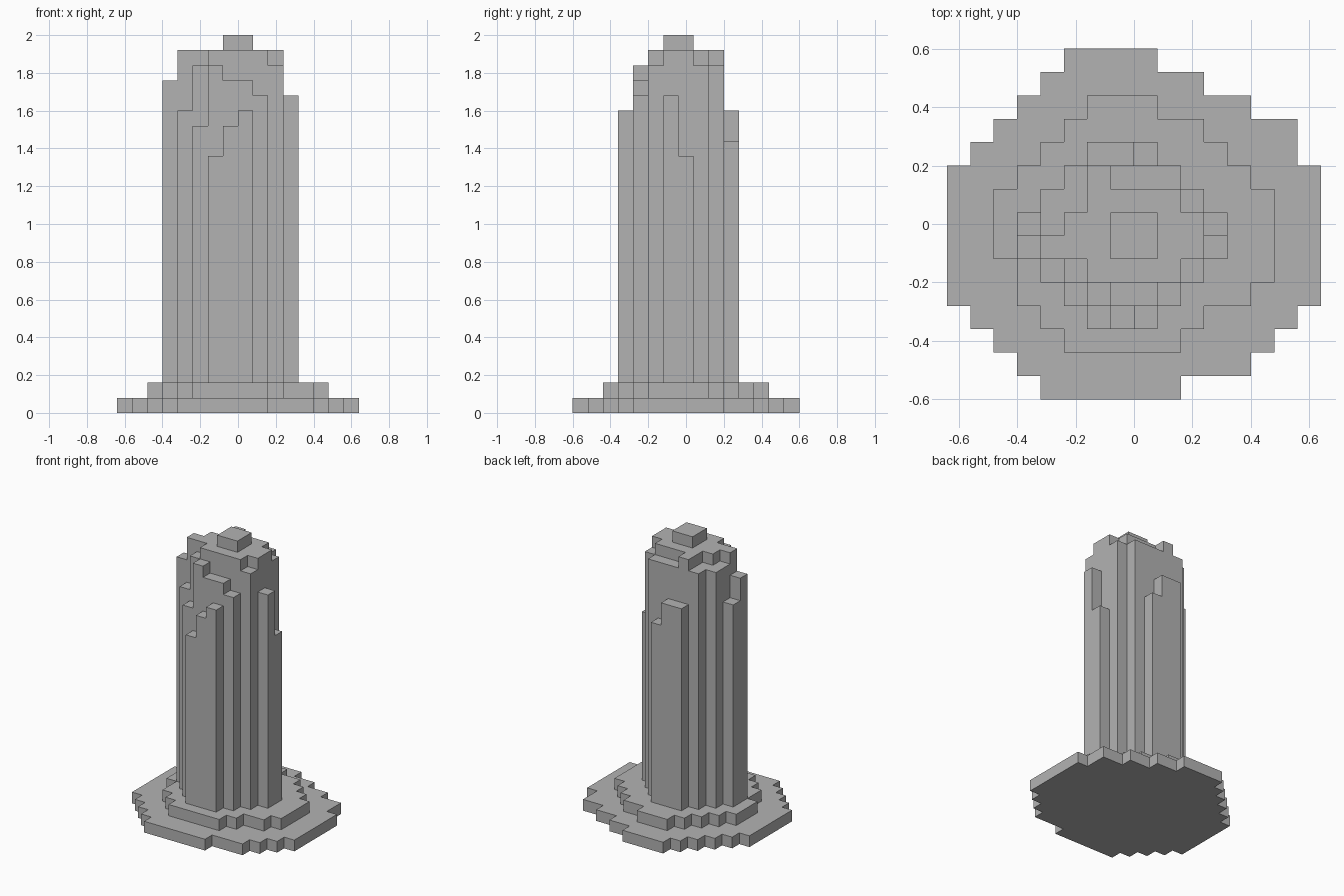
import bpy
import bmesh
import math

default = bpy.data.objects.get("Cube")
if default:
    bpy.data.objects.remove(default, do_unlink=True)

U = 0.08        # block size
Y0 = -0.6       # front edge of the block grid

stone = bpy.data.materials.new("grey stone")
stone.use_nodes = True
GREY = (0.45, 0.45, 0.45, 1.0)
stone.diffuse_color = GREY
bsdf = next(n for n in stone.node_tree.nodes if n.type == 'BSDF_PRINCIPLED')
bsdf.inputs["Base Color"].default_value = GREY
bsdf.inputs["Roughness"].default_value = 0.8


def build_blocks(name, heights, floor):
    """Stepped solid from {(column, row): top level}, standing on level floor."""
    bm = bmesh.new()

    def quad(*corners):
        bm.faces.new([bm.verts.new((x * U, Y0 + y * U, z * U)) for x, y, z in corners])

    for (i, j), top in heights.items():
        a, b = i + 1, j + 1
        quad((i, j, top), (a, j, top), (a, b, top), (i, b, top))
        quad((i, b, floor), (a, b, floor), (a, j, floor), (i, j, floor))
        # walls only where the neighbouring block is lower
        walls = [((i, j - 1), (i, j), (a, j)), ((a, j), (a, j), (a, b)),
                 ((i, b), (a, b), (i, b)), ((i - 1, j), (i, b), (i, j))]
        for neighbour, p, q in walls:
            for z in range(heights.get(neighbour, floor), top):
                quad((*p, z), (*q, z), (*q, z + 1), (*p, z + 1))

    bmesh.ops.remove_doubles(bm, verts=bm.verts, dist=U / 100)
    bmesh.ops.dissolve_limit(bm, angle_limit=math.radians(1),
                             verts=bm.verts, edges=bm.edges)
    mesh = bpy.data.meshes.new(name)
    bm.to_mesh(mesh)
    bm.free()
    mesh.materials.append(stone)
    obj = bpy.data.objects.new(name, mesh)
    bpy.context.collection.objects.link(obj)
    return obj


def slab(first_row, spans, top):
    """Flat layer from the left and right end of each row."""
    return {(i, first_row + j): top
            for j, (left, right) in enumerate(spans) for i in range(left, right)}


# Wide bottom layer, front row to back row
base_rows = [(-4, 2), (-5, 5), (-6, 6), (-7, 7)] + [(-8, 8)] * 6
base_rows += [(-7, 7), (-6, 7), (-5, 5), (-4, 3), (-3, 1)]
build_blocks("base_plate", slab(0, base_rows, 1), 0)

# Smaller step on top of it
step_rows = [(-3, 2), (-4, 3), (-5, 5), (-5, 6), (-6, 6), (-6, 6),
             (-6, 6), (-5, 5), (-4, 4), (-3, 3), (-2, 1)]
build_blocks("base_step", slab(2, step_rows, 2), 1)

# Tower plan, front row first: a is the highest block, each letter is one lower
TOWER_TOP = 24
plan = ["...hfe...",
        "..fbccd..",
        ".ebaaaab.",
        "caaaaaaad",
        "ebaaaaaah",
        ".bbaaaab.",
        "..babbb..",
        "...eeg..."]
tower = {(i - 5, j + 3): TOWER_TOP - (ord(c) - ord("a"))
         for j, row in enumerate(plan) for i, c in enumerate(row) if c != "."}
build_blocks("tower", tower, 2)

# Small cap on the roof
build_blocks("roof_cap", slab(6, [(-1, 1)] * 2, TOWER_TOP + 1), TOWER_TOP)
